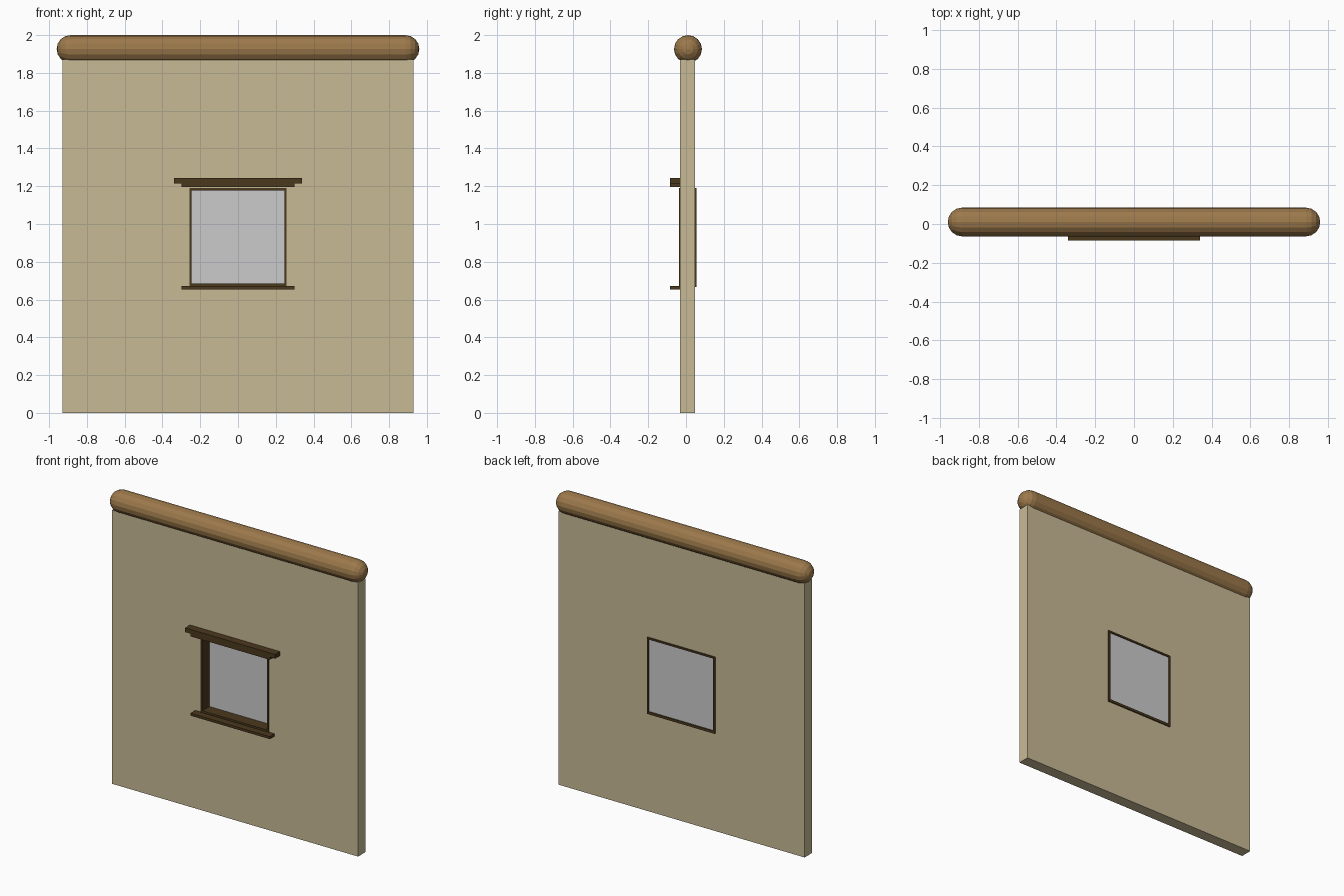
import bpy, bmesh, math
from mathutils import Vector

if "Cube" in bpy.data.objects:
    bpy.data.objects.remove(bpy.data.objects["Cube"])


def material(name, rgb):
    m = bpy.data.materials.new(name)
    m.diffuse_color = (*rgb, 1)
    m.use_nodes = True
    m.node_tree.nodes["Principled BSDF"].inputs["Base Color"].default_value = m.diffuse_color
    return m


PLASTER = material("plaster", (0.58, 0.49, 0.30))
LOG = material("log_wood", (0.33, 0.19, 0.07))
DARK = material("dark_wood", (0.07, 0.04, 0.012))


def finish(name, bm, mat=None):
    bmesh.ops.recalc_face_normals(bm, faces=bm.faces[:])
    me = bpy.data.meshes.new(name)
    bm.to_mesh(me)
    bm.free()
    ob = bpy.data.objects.new(name, me)
    bpy.context.collection.objects.link(ob)
    if mat:
        me.materials.append(mat)
    return ob


def box(name, half_w, y0, y1, z0, z1, mat=None):
    bm = bmesh.new()
    bmesh.ops.create_cube(bm, size=1)
    bmesh.ops.scale(bm, vec=(2 * half_w, y1 - y0, z1 - z0), verts=bm.verts)
    bmesh.ops.translate(bm, vec=(0, (y0 + y1) / 2, (z0 + z1) / 2), verts=bm.verts)
    return finish(name, bm, mat)


def holed_panel(name, outer, inner, y0, y1, mat):
    """Rectangle with a rectangular hole; outer/inner = (half width, z0, z1)."""
    bm = bmesh.new()

    def loop(rect):
        w, z0, z1 = rect
        return [bm.verts.new((x, y0, z)) for x, z in ((-w, z0), (w, z0), (w, z1), (-w, z1))]
    a, b = loop(outer), loop(inner)
    faces = [bm.faces.new((a[i], a[(i + 1) % 4], b[(i + 1) % 4], b[i])) for i in range(4)]
    bmesh.ops.solidify
    ext = bmesh.ops.extrude_face_region(bm, geom=faces, use_keep_orig=True)
    moved = [v for v in ext["geom"] if isinstance(v, bmesh.types.BMVert)]
    bmesh.ops.translate(bm, vec=(0, y1 - y0, 0), verts=moved)
    return finish(name, bm, mat)


# Wall with window opening
holed_panel("wall", (0.93, 0, 1.87), (0.25, 0.675, 1.185), -0.032, 0.048, PLASTER)

# Window frame lining the opening, and the pane near its back
holed_panel("window_frame", (0.257, 0.667, 1.19), (0.245, 0.684, 1.178), -0.038, 0.056, DARK)
box("window_pane", 0.248, 0.040, 0.049, 0.68, 1.182)

# Stepped lintel and sill
box("lintel_top", 0.34, -0.085, -0.03, 1.214, 1.243, DARK)
box("lintel_lower", 0.30, -0.085, -0.03, 1.196, 1.214, DARK)
box("sill", 0.30, -0.085, -0.03, 0.654, 0.671, DARK)

# Rounded log along the top: spun capsule profile, flattened where it meets the wall
R, HALF, CY, CZ = 0.074, 0.96, 0.0105, 1.926
quarter = [(HALF - R + R * math.sin(t), R * math.cos(t))
           for t in (i * math.pi / 8 for i in range(5))]
profile = [(-x, r) for x, r in reversed(quarter)] + quarter
bm = bmesh.new()
pts = [bm.verts.new((x, CY, CZ + r)) for x, r in profile]
edges = [bm.edges.new(p) for p in zip(pts, pts[1:])]
bmesh.ops.spin(bm, geom=pts + edges, cent=(0, CY, CZ), axis=(1, 0, 0),
               angle=2 * math.pi, steps=16)
bmesh.ops.remove_doubles(bm, verts=bm.verts[:], dist=1e-4)
cut = bmesh.ops.bisect_plane(bm, geom=bm.verts[:] + bm.edges[:] + bm.faces[:],
                             plane_co=Vector((0, 0, 1.86)), plane_no=(0, 0, -1),
                             clear_outer=True)
bmesh.ops.holes_fill(bm, edges=[e for e in bm.edges if e.is_boundary])
finish("top_log", bm, LOG)
